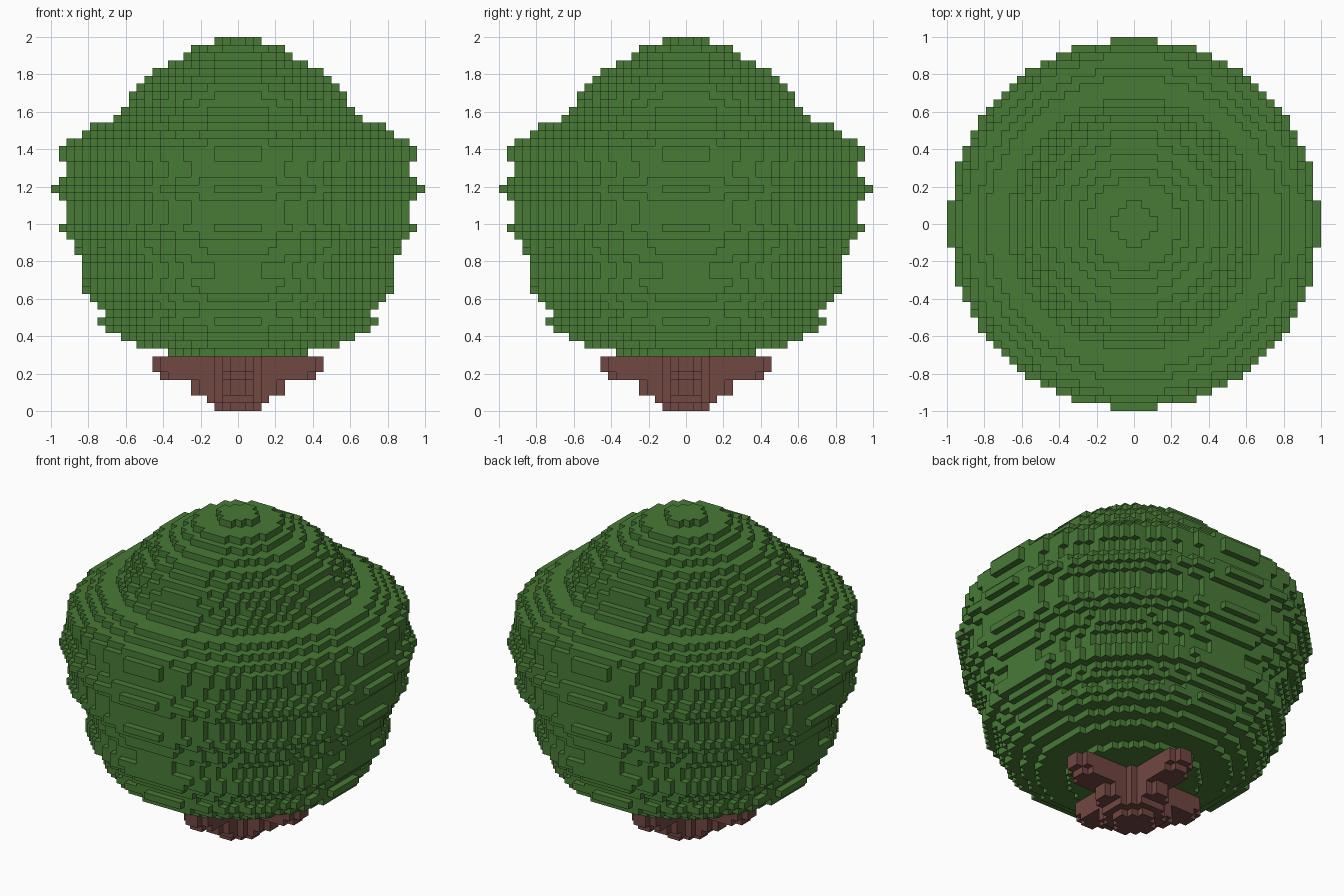
import bpy
import bmesh
import math
from mathutils import Vector

default = bpy.data.objects.get("Cube")
if default:
    bpy.data.objects.remove(default, do_unlink=True)

UNIT = 2 / 48  # edge of one block


def material(name, colour):
    mat = bpy.data.materials.new(name)
    mat.use_nodes = True
    mat.diffuse_color = colour
    mat.node_tree.nodes["Principled BSDF"].inputs["Base Color"].default_value = colour
    return mat


def disc(radius, z):
    """Blocks whose centres lie inside a circle."""
    span = range(-math.ceil(radius), math.ceil(radius))
    return {(x, y, z) for x in span for y in span
            if math.hypot(x + 0.5, y + 0.5) < radius}


def cross(reach, half, z):
    """Blocks of a plus shape, with the corners of each arm tip trimmed."""
    span = range(-reach, reach)
    blocks = set()
    for x in span:
        for y in span:
            near, far = sorted((abs(x + 0.5), abs(y + 0.5)))
            width = half if far < reach - 1 else half - 1
            if near < width:
                blocks.add((x, y, z))
    return blocks


def build_blocks(name, blocks, mat):
    """Skin the exposed sides of a set of blocks and merge flat areas."""
    bm = bmesh.new()
    verts = {}

    def vert(point):
        key = tuple(round(c) for c in point)
        if key not in verts:
            verts[key] = bm.verts.new(Vector(key) * UNIT)
        return verts[key]

    for block in sorted(blocks):
        base = Vector(block)
        for axis in range(3):
            u, v, n = Vector(), Vector(), Vector()
            n[axis] = u[(axis + 1) % 3] = v[(axis + 2) % 3] = 1
            for side in (0, 1):
                neighbour = base + n * (2 * side - 1)
                if tuple(round(c) for c in neighbour) in blocks:
                    continue
                p = base + n * side
                loop = [p, p + u, p + u + v, p + v]
                if not side:
                    loop.reverse()
                bm.faces.new([vert(q) for q in loop])
    bmesh.ops.dissolve_limit(bm, angle_limit=0.01, verts=bm.verts[:], edges=bm.edges[:])
    mesh = bpy.data.meshes.new(name)
    bm.to_mesh(mesh)
    bm.free()
    mesh.materials.append(mat)
    obj = bpy.data.objects.new(name, mesh)
    bpy.context.collection.objects.link(obj)
    return obj


leaf_green = material("leaf green", (0.065, 0.195, 0.037, 1))
bark_brown = material("bark brown", (0.165, 0.063, 0.054, 1))

# Trunk: a small round foot that spreads into four stepped branches
trunk = disc(2.9, 0) | disc(4.1, 1)
for level, reach in enumerate((6, 6, 10, 11, 11), start=2):
    trunk |= cross(reach, 2, level)
    trunk |= disc(4.1, level)
build_blocks("trunk", trunk, bark_brown)

# Canopy: one block-edged disc per layer, from the underside to the crown
canopy_radii = (
    9, 13, 15.1, 17, 17.75, 17.3, 18.2, 19, 20.2, 20.3, 19.75, 19.75, 20.3,
    20.9, 21.2, 22, 22.75, 22.3, 22.3, 22.3, 23.1, 23.75, 23.1, 22.3, 22.3,
    22.75, 22.75, 21.8, 20.2, 19, 16, 15, 14.3, 13.8, 13, 12, 10.9, 9, 7.2,
    6, 2.75,
)
canopy = set()
for level, radius in enumerate(canopy_radii, start=7):
    canopy |= disc(radius, level)
build_blocks("canopy", canopy, leaf_green)
